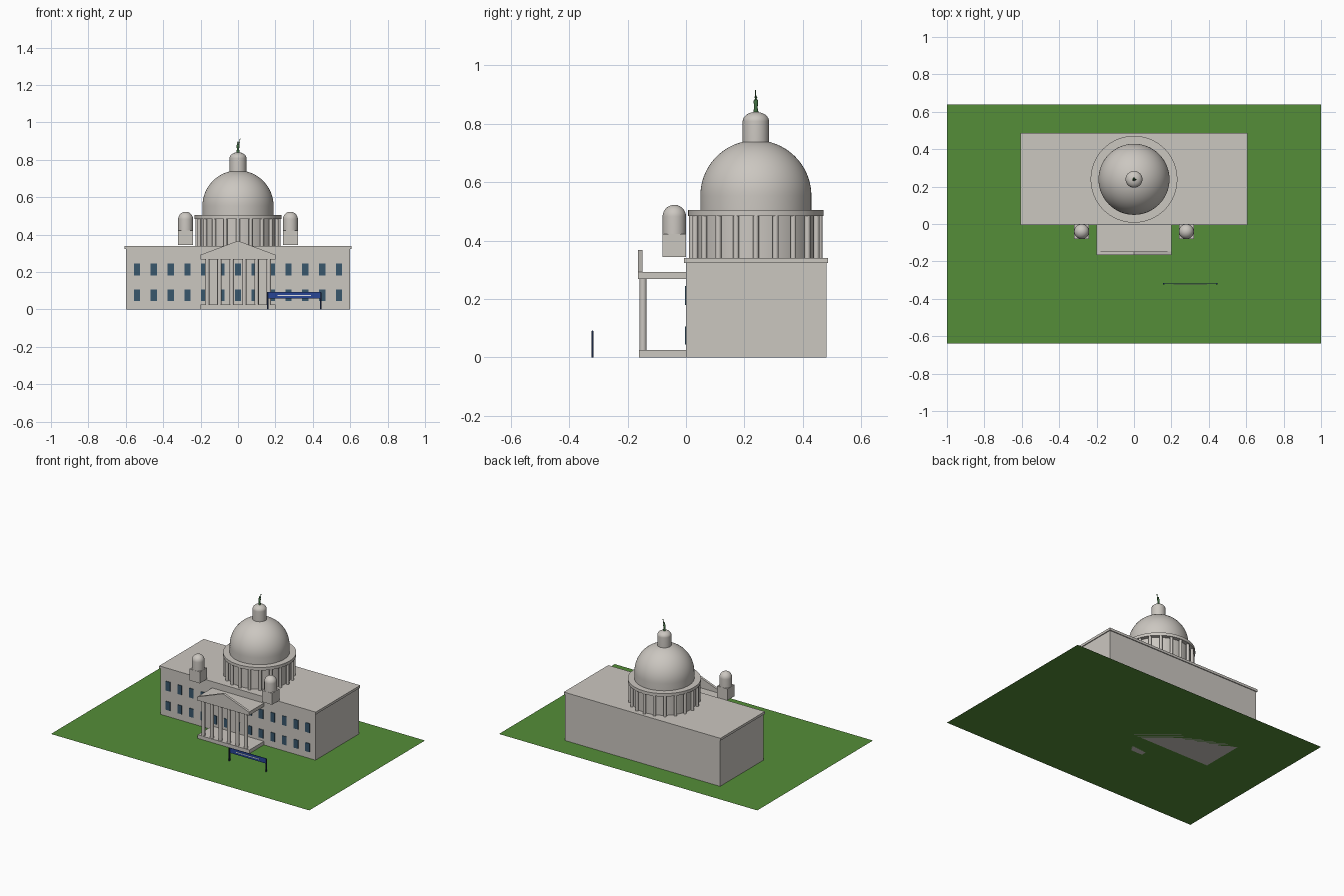
import bpy
import math

cube = bpy.data.objects.get("Cube")
if cube:
    bpy.data.objects.remove(cube, do_unlink=True)


def material(name, r, g, b):
    m = bpy.data.materials.new(name)
    m.use_nodes = True
    m.diffuse_color = (r, g, b, 1)
    node = next(n for n in m.node_tree.nodes if n.type == "BSDF_PRINCIPLED")
    node.inputs["Base Color"].default_value = (r, g, b, 1)
    return m


STONE = material("pale stone", 0.60, 0.57, 0.53)
GRASS = material("grass green", 0.09, 0.27, 0.04)
GLASS = material("slate blue glass", 0.04, 0.095, 0.15)
BLUE = material("sign blue", 0.02, 0.06, 0.30)
NAVY = material("post navy", 0.01, 0.02, 0.06)
WHITE = material("sign white", 0.8, 0.8, 0.8)
BRONZE = material("green bronze", 0.05, 0.15, 0.05)


def mesh_object(name, verts, faces, mat):
    me = bpy.data.meshes.new(name)
    me.from_pydata(verts, [], faces)
    me.materials.append(mat)
    ob = bpy.data.objects.new(name, me)
    bpy.context.collection.objects.link(ob)
    return ob


def prism(name, outline, y0, y1, mat):
    """Extrude an x-z outline (anticlockwise seen from the front) along y."""
    n = len(outline)
    verts = [(x, y, z) for y in (y0, y1) for x, z in outline]
    faces = [tuple(range(n)), tuple(reversed(range(n, 2 * n)))]
    faces += [(i, i + n, (i + 1) % n + n, (i + 1) % n) for i in range(n)]
    return mesh_object(name, verts, faces, mat)


def box(name, x, y, z, mat):
    corners = [(x[0], z[0]), (x[1], z[0]), (x[1], z[1]), (x[0], z[1])]
    return prism(name, corners, y[0], y[1], mat)


def lathe(name, profile, x, y, mat, sides=32):
    """Spin a bottom-to-top radius-height profile, closing both ends."""
    verts, faces = [], []
    for r, z in profile:
        for i in range(sides):
            a = math.tau * i / sides
            verts.append((x + r * math.cos(a), y + r * math.sin(a), z))
    for k in range(len(profile) - 1):
        for i in range(sides):
            a, b = k * sides + i, k * sides + (i + 1) % sides
            faces.append((a, b, b + sides, a + sides))
    faces.append(tuple(reversed(range(sides))))
    faces.append(tuple(range(len(verts) - sides, len(verts))))
    ob = mesh_object(name, verts, faces, mat)
    bpy.ops.object.select_all(action="DESELECT")
    ob.select_set(True)
    bpy.context.view_layer.objects.active = ob
    bpy.ops.object.shade_smooth_by_angle(angle=math.radians(40))
    return ob


def domed(r, z0, spring, top, steps=14):
    """Profile of a cylinder capped by a (possibly flattened) dome."""
    arc = [math.pi / 2 * i / steps for i in range(steps)] + [1.565]
    return [(r, z0)] + [(r * math.cos(a), spring + (top - spring) * math.sin(a))
                        for a in arc]


# Lawn and main block
mesh_object("lawn", [(-1, -.64, 0), (1, -.64, 0), (1, .64, 0), (-1, .64, 0)],
            [(0, 1, 2, 3)], GRASS)
box("main_block", (-.6, .6), (0, .48), (0, .325), STONE)
box("roof_cornice", (-.606, .606), (-.006, .486), (.323, .34), STONE)

# Two rows of windows on the front wall
for row, z in (("lower", (.045, .105)), ("upper", (.18, .245))):
    for i in range(-6, 7):
        x = i * .09
        box(f"{row}_window_{i + 7}", (x - .017, x + .017), (-.004, .001), z, GLASS)

# Portico
box("portico_base", (-.2, .2), (-.16, 0), (0, .025), STONE)
box("portico_roof", (-.2, .2), (-.165, 0), (.268, .292), STONE)
prism("pediment", [(-.2, .292), (.2, .292), (0, .367)], -.165, -.148, STONE)
for i in range(6):
    lathe(f"portico_column_{i + 1}", [(.012, .025), (.012, .268)],
          -.165 + i * .066, -.147, STONE, 16)

# Central drum, ring of columns, dome and lantern
CY = .239
lathe("drum", [(.205, .34), (.205, .484)], 0, CY, STONE, 64)
lathe("drum_ring", [(.232, .484), (.232, .505)], 0, CY, STONE, 64)
for i in range(20):
    a = math.tau * i / 20
    lathe(f"drum_column_{i + 1}", [(.01, .34), (.01, .484)],
          .218 * math.cos(a), CY + .218 * math.sin(a), STONE, 12)
lathe("dome", domed(.19, .505, .553, .743, 20), 0, CY, STONE, 64)
lathe("lantern", domed(.045, .73, .808, .84), 0, CY, STONE)

# Statue with a raised arm
lathe("statue_body", [(.009, .838), (.006, .855), (.008, .878), (.003, .885),
                      (.005, .89), (.001, .897)], 0, CY, BRONZE, 12)
prism("statue_arm", [(.003, .875), (.006, .872), (.013, .914), (.010, .915)],
      CY - .003, CY + .001, BRONZE)

# Pair of front turrets
for side, x in (("right", -.28), ("left", .28)):
    box(f"{side}_turret_base", (x - .04, x + .04), (-.08, 0), (.343, .423), STONE)
    lathe(f"{side}_turret_dome", domed(.04, .423, .482, .522), x, -.04, STONE)

# Sign on two posts
box("sign_board", (.155, .445), (-.322, -.318), (.057, .092), BLUE)
box("sign_stripe", (.21, .39), (-.324, -.321), (.072, .077), WHITE)
for side, x in (("right", .158), ("left", .442)):
    box(f"{side}_sign_post", (x - .004, x + .004), (-.324, -.316), (0, .09), NAVY)
